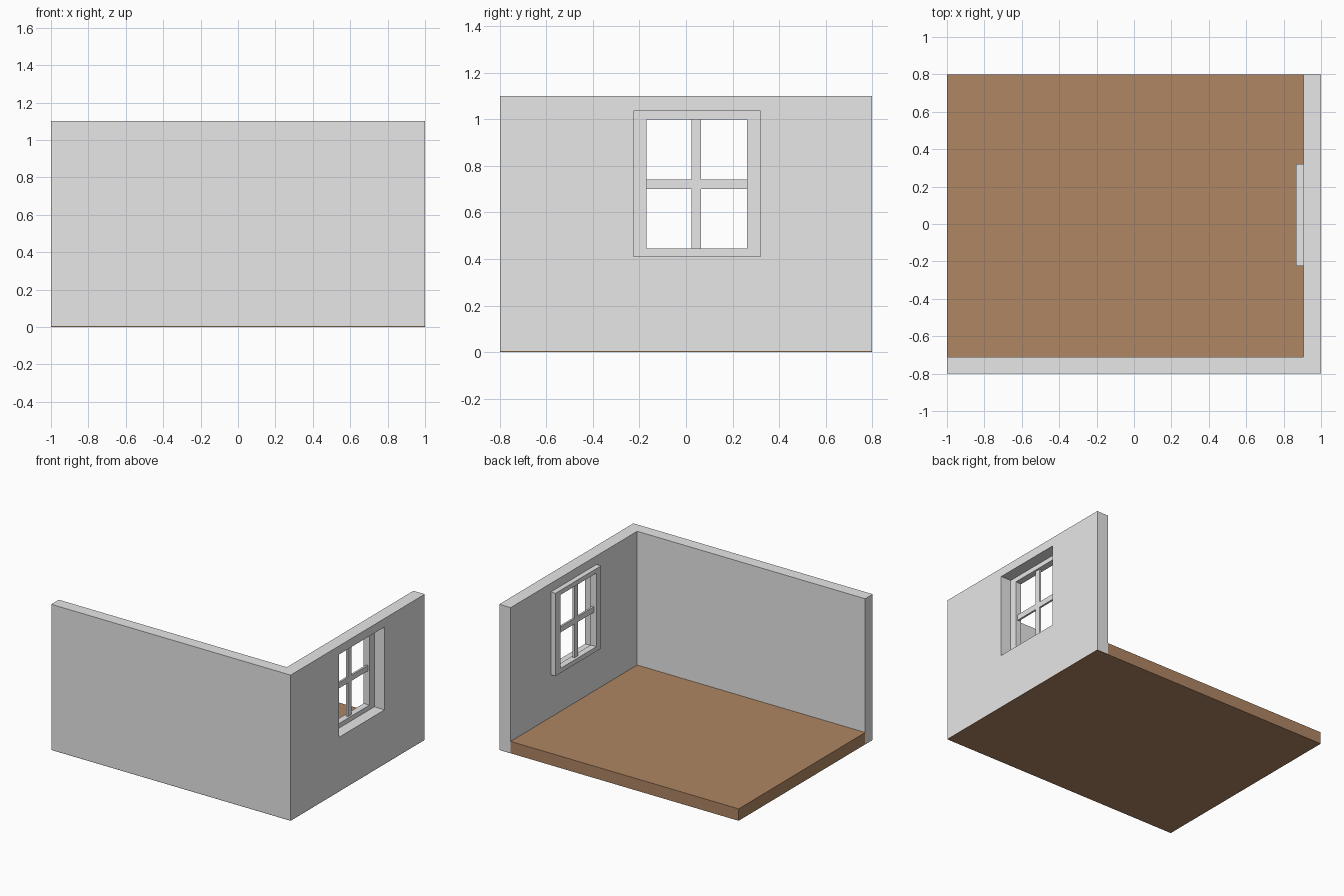
import bpy
import bmesh

old = bpy.data.objects.get("Cube")
if old:
    bpy.data.objects.remove(old, do_unlink=True)


def material(name, rgb):
    m = bpy.data.materials.new(name)
    m.use_nodes = True
    color = (*rgb, 1.0)
    m.diffuse_color = color
    m.node_tree.nodes["Principled BSDF"].inputs["Base Color"].default_value = color
    return m


GREY = material("wall grey", (0.8, 0.8, 0.8))
BROWN = material("floor brown", (0.43, 0.24, 0.126))


def finish(name, bm, mat):
    bmesh.ops.recalc_face_normals(bm, faces=bm.faces)
    mesh = bpy.data.meshes.new(name)
    bm.to_mesh(mesh)
    bm.free()
    mesh.materials.append(mat)
    obj = bpy.data.objects.new(name, mesh)
    bpy.context.collection.objects.link(obj)
    return obj


def box(name, xs, ys, zs, mat):
    bm = bmesh.new()
    bmesh.ops.create_cube(bm, size=1)
    for v in bm.verts:
        v.co = [r[0] if c < 0 else r[1] for c, r in zip(v.co, (xs, ys, zs))]
    return finish(name, bm, mat)


def holed_panel(name, xs, outer, hole, mat):
    """Slab across x with a rectangular hole; rectangles are (y0, y1, z0, z1)."""
    bm = bmesh.new()

    def ring(x, rect):
        y0, y1, z0, z1 = rect
        return [bm.verts.new((x, y, z)) for y, z in
                ((y0, z0), (y1, z0), (y1, z1), (y0, z1))]

    loops = [ring(xs[0], outer), ring(xs[1], outer),
             ring(xs[1], hole), ring(xs[0], hole)]
    for a, b in zip(loops, loops[1:] + loops[:1]):
        for i in range(4):
            j = (i + 1) % 4
            bm.faces.new((a[i], a[j], b[j], b[i]))
    return finish(name, bm, mat)


TOP, BASE = 1.10, 0.004          # wall top, thin sheet under the walls
INNER_X, INNER_Y = 0.905, -0.71  # inner wall faces
WINDOW = (-0.225, 0.32, 0.41, 1.035)
GLAZING = (-0.17, 0.262, 0.445, 1.0)

# Floor and its underside
box("floor_underside", (-1, 1), (-0.8, 0.8), (0, BASE), BROWN)
box("floor", (-1, INNER_X), (INNER_Y, 0.8), (BASE, 0.09), BROWN)

# Two walls meeting at the corner
box("front_wall", (-1, INNER_X), (-0.8, INNER_Y), (BASE, TOP), GREY)
holed_panel("left_wall", (INNER_X, 1), (-0.8, 0.8, BASE, TOP), WINDOW, GREY)

# Window frame, standing proud of the inner wall face
holed_panel("window_frame", (0.867, 0.915), WINDOW, GLAZING, GREY)

# Crossing glazing bars, thinner than the frame
BAR_X = (0.887, 0.902)
box("window_upright_bar", BAR_X, (0.024, 0.065), GLAZING[2:], GREY)
for side, ys in (("front", (GLAZING[0], 0.024)), ("back", (0.065, GLAZING[1]))):
    box(f"window_cross_bar_{side}", BAR_X, ys, (0.70, 0.742), GREY)
